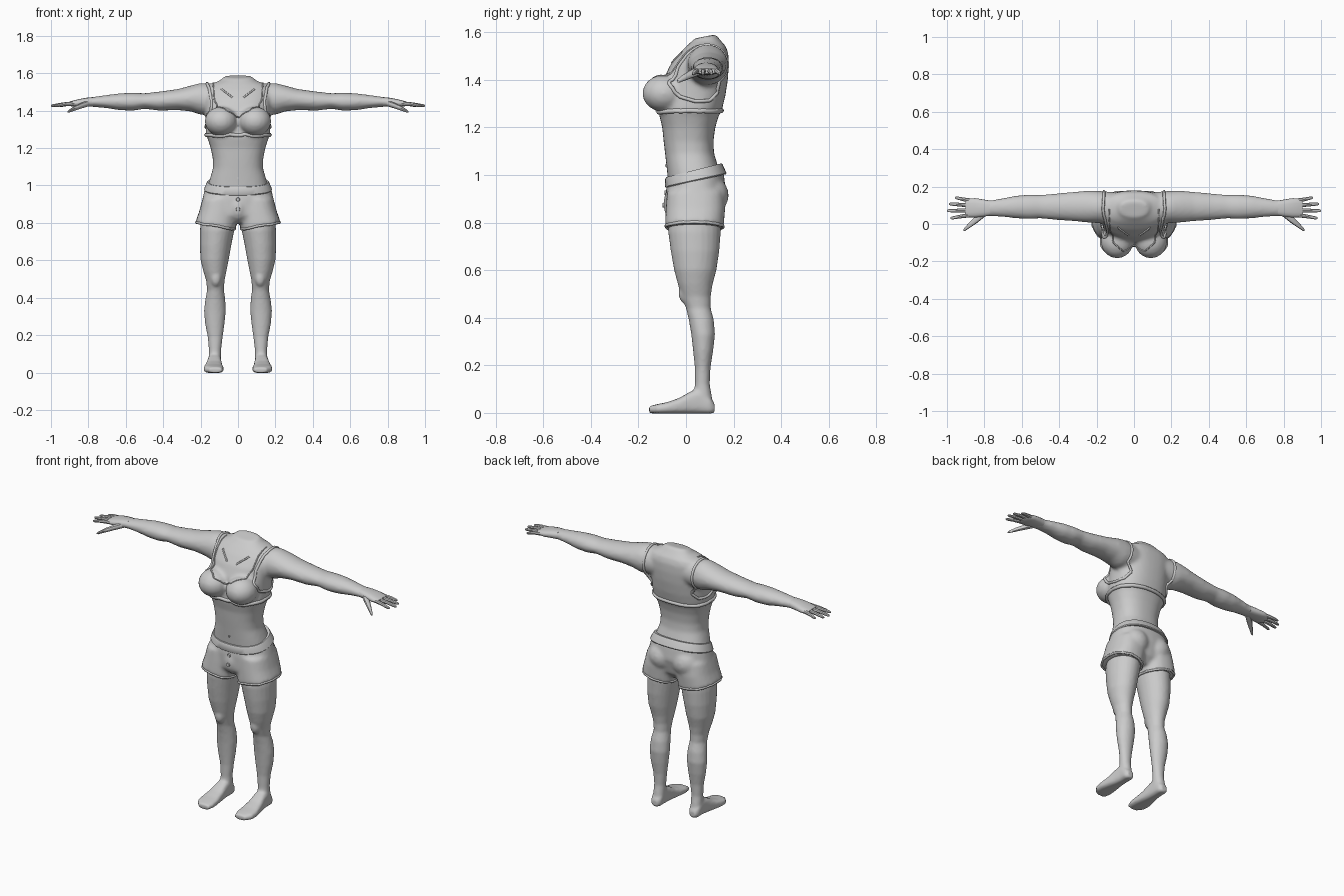
import bpy, bmesh, math
from mathutils import Vector, Matrix
from mathutils.bvhtree import BVHTree

grey = bpy.data.materials.new("plain_grey")
grey.diffuse_color = (0.6, 0.6, 0.6, 1)


def loft(bm, rings, axis='z', side=1, n=24, p=2.0):
    """Closed skin through rings (t, u0, u1, v0, v1[, tilt_u, tilt_v])."""
    loops = []
    for r in rings:
        t, u0, u1, v0, v1 = r[:5]
        tu, tv = r[5:] if len(r) > 5 else (0, 0)
        loop = []
        for i in range(n):
            a = 2 * math.pi * i / n
            c, s = math.cos(a), math.sin(a)
            du = (u1 - u0) / 2 * math.copysign(abs(c) ** (2 / p), c)
            dv = (v1 - v0) / 2 * math.copysign(abs(s) ** (2 / p), s)
            u, v, w = (u0 + u1) / 2 + du, (v0 + v1) / 2 + dv, t + tu * du + tv * dv
            x, y, z = {'z': (u, v, w), 'x': (w, u, v), 'y': (u, w, v)}[axis]
            loop.append(bm.verts.new((x * side, y, z)))
        loops.append(loop)
    for a, b in zip(loops, loops[1:]):
        for i in range(n):
            j = (i + 1) % n
            bm.faces.new((a[i], a[j], b[j], b[i]))
    bm.faces.new(loops[0])
    bm.faces.new(loops[-1])


def blob(bm, centre, size):
    m = Matrix.Translation(centre) @ Matrix.Diagonal((*size, 1))
    bmesh.ops.create_uvsphere(bm, u_segments=20, v_segments=12, radius=1, matrix=m)


def finish(name, bm, voxel=0, smooth=0):
    bmesh.ops.recalc_face_normals(bm, faces=bm.faces)
    me = bpy.data.meshes.new(name)
    bm.to_mesh(me)
    bm.free()
    me.materials.append(grey)
    ob = bpy.data.objects.new(name, me)
    bpy.context.collection.objects.link(ob)
    for f in me.polygons:
        f.use_smooth = True
    if voxel:
        m = ob.modifiers.new("merge", 'REMESH')
        m.mode, m.voxel_size, m.use_smooth_shade = 'VOXEL', voxel, True
        m = ob.modifiers.new("soften", 'SMOOTH')
        m.factor, m.iterations = 0.5, smooth
    else:
        bpy.ops.object.select_all(action='DESELECT')
        bpy.context.view_layer.objects.active = ob
        ob.select_set(True)
        bpy.ops.object.shade_smooth_by_angle(angle=math.radians(40))
    return ob


def surface(ob):
    dg = bpy.context.evaluated_depsgraph_get()
    return BVHTree.FromObject(ob, dg)


def trim(name, tree, pts, radius=0.007, closed=False, side=1):
    """Piping that follows the surface under a rough path."""
    pts = [Vector((x * side, y, z)) for x, y, z in pts]
    ends = pts[1:] + (pts[:1] if closed else [])
    path = [a.lerp(b, k / 8) for a, b in zip(pts, ends) for k in range(8)]
    if not closed:
        path.append(pts[-1])
    path = [tree.find_nearest(q)[0] for q in path]
    cu = bpy.data.curves.new(name, 'CURVE')
    cu.dimensions, cu.bevel_depth, cu.bevel_resolution = '3D', radius, 1
    sp = cu.splines.new('POLY')
    sp.points.add(len(path) - 1)
    for s, q in zip(sp.points, path):
        s.co = (*q, 1)
    sp.use_cyclic_u = closed
    cu.materials.append(grey)
    bpy.context.collection.objects.link(bpy.data.objects.new(name, cu))


# upper body: trunk, bust and arms blended together
bm = bmesh.new()
loft(bm, [(0.97, -.165, .165, -.075, .15), (1.02, -.155, .155, -.08, .14),
          (1.09, -.134, .134, -.088, .118), (1.14, -.134, .134, -.094, .115),
          (1.20, -.146, .146, -.10, .123), (1.25, -.162, .162, -.112, .138),
          (1.27, -.172, .172, -.115, .15), (1.33, -.172, .172, -.105, .165),
          (1.40, -.175, .175, -.095, .176), (1.46, -.18, .18, -.068, .18),
          (1.51, -.18, .18, -.03, .178), (1.54, -.15, .15, .0, .168),
          (1.56, -.10, .10, .022, .15), (1.575, -.08, .08, .03, .13, 0, .2),
          (1.582, -.075, .075, .035, .122, 0, .2)], n=40, p=2.4)
for s in (-1, 1):
    blob(bm, (s * .09, -.092, 1.343), (.088, .092, .078))
    loft(bm, [(.10, .0, .17, 1.38, 1.545), (.20, .005, .178, 1.378, 1.548),
              (.25, .008, .178, 1.395, 1.535), (.32, .015, .172, 1.403, 1.516),
              (.42, .022, .163, 1.40, 1.502), (.50, .03, .155, 1.41, 1.493),
              (.56, .026, .157, 1.40, 1.496), (.63, .03, .152, 1.402, 1.493),
              (.70, .038, .138, 1.413, 1.484), (.77, .042, .127, 1.42, 1.474),
              (.80, .04, .13, 1.42, 1.47)], 'x', s)
body = finish("upper_body", bm, .011, 4)

# hips and shorts legs
bm = bmesh.new()
loft(bm, [(.80, -.12, .12, -.05, .11), (.84, -.18, .18, -.082, .145),
          (.93, -.19, .19, -.085, .168), (.98, -.178, .178, -.08, .16, 0, .15),
          (1.015, -.165, .165, -.08, .148, 0, .3)], n=36, p=2.3)
for s in (-1, 1):
    loft(bm, [(.778, .012, .228, -.088, .158, .18, 0), (.80, .01, .224, -.088, .16, .15, 0),
              (.86, .0, .208, -.085, .165), (.93, .0, .19, -.08, .16)], 'z', s, p=2.4)
    blob(bm, (s * .078, .09, .915), (.088, .09, .085))
blob(bm, (0, -.055, .88), (.045, .04, .07))
shorts = finish("shorts", bm, .011, 3)

# legs with feet and kneecaps
for s, label in ((-1, "right"), (1, "left")):
    bm = bmesh.new()
    loft(bm, [(.84, .02, .195, -.07, .145), (.76, .02, .204, -.075, .146),
              (.68, .036, .205, -.064, .14), (.60, .05, .20, -.05, .128),
              (.54, .062, .185, -.034, .112), (.49, .072, .17, -.018, .104),
              (.44, .075, .165, .0, .104), (.39, .068, .175, .012, .117),
              (.33, .065, .182, .022, .122), (.26, .072, .176, .03, .114),
              (.19, .082, .162, .037, .103), (.12, .09, .156, .037, .10),
              (.05, .09, .158, .03, .112)], 'z', s)
    loft(bm, [(.12, .105, .145, .0, .04), (.10, .093, .158, -.003, .065),
              (.06, .09, .16, -.003, .105), (.02, .088, .165, -.003, .09),
              (-.03, .083, .175, -.003, .062), (-.08, .077, .184, -.003, .045),
              (-.12, .077, .182, -.003, .037), (-.155, .085, .155, -.001, .028)],
         'y', s, p=3)
    blob(bm, (s * .118, -.002, .508), (.03, .03, .05))
    finish(label + "_leg", bm, .008, 3)

    # hand: palm, four fingers and thumb
    bm = bmesh.new()
    loft(bm, [(.77, .045, .125, 1.422, 1.473), (.81, .038, .132, 1.422, 1.469),
              (.85, .035, .138, 1.42, 1.462), (.89, .036, .136, 1.422, 1.452),
              (.90, .042, .13, 1.426, 1.448)], 'x', s, 16, 2.5)
    fingers = [(.125, .957, .14), (.10, .99, .107), (.073, 1.0, .071), (.048, .982, .032)]
    for y0, tip, y1 in fingers:
        loft(bm, [(.875, y0 - .012, y0 + .012, 1.426, 1.45),
                  ((.875 + tip) / 2, (y0 + y1) / 2 - .01, (y0 + y1) / 2 + .01, 1.424, 1.444),
                  (tip - .008, y1 - .008, y1 + .008, 1.419, 1.434),
                  (tip, y1 - .004, y1 + .004, 1.422, 1.43)], 'x', s, 8)
    loft(bm, [(.79, .045, .09, 1.425, 1.46), (.84, .005, .05, 1.41, 1.442),
              (.88, -.022, .008, 1.397, 1.422), (.905, -.038, -.018, 1.389, 1.405),
              (.912, -.038, -.028, 1.389, 1.397)], 'x', s, 10)
    finish(label + "_hand", bm)

# waistband sloping up toward the back, and its double edge
bm = bmesh.new()
loft(bm, [(.975, -.178, .178, -.086, .168, 0, .22), (.98, -.182, .182, -.089, .17, 0, .22),
          (1.012, -.168, .168, -.088, .155, 0, .25), (1.02, -.163, .163, -.084, .15, 0, .25)],
     n=36, p=2.3)
finish("waistband", bm)

bt, st = surface(body), surface(shorts)


def ellipse(cx, cy, z, rx, ry, tilt=0, n=14):
    ang = [2 * math.pi * i / n for i in range(n)]
    return [(cx + rx * math.cos(a), cy + ry * math.sin(a), z + tilt * math.cos(a)) for a in ang]


# piping on the top and the shorts
trim("top_hem", bt, ellipse(0, .015, 1.268, .18, .145), .011, True)
armhole = [(.165, .08, 1.56), (.16, .02, 1.54), (.155, -.05, 1.46), (.168, -.07, 1.39),
           (.18, -.03, 1.33), (.18, .04, 1.31), (.18, .12, 1.31), (.165, .17, 1.34),
           (.16, .185, 1.42), (.16, .18, 1.50)]
neckline = [(.135, .08, 1.56), (.135, .0, 1.53), (.135, -.06, 1.46), (.11, -.1, 1.42),
            (.06, -.14, 1.39), (.0, -.12, 1.37)]
for s, label in ((-1, "right"), (1, "left")):
    trim(label + "_armhole_trim", bt, armhole, .008, True, s)
    trim(label + "_neckline_trim", bt, neckline, .004, False, s)
    trim(label + "_collarbone", bt, [(.085, .0, 1.50), (.03, -.06, 1.47)], .005, False, s)
    trim(label + "_shorts_hem", st, ellipse(.12, .035, .783, .11, .125, .018), .007, True, s)

# fly buttons and navel
for name, tree, z, r in (("upper_button", st, .925, .012), ("lower_button", st, .873, .012),
                         ("navel", bt, 1.04, .006)):
    hit = tree.ray_cast(Vector((0, -1, z)), Vector((0, 1, 0)))[0]
    bm = bmesh.new()
    m = Matrix.Translation(hit) @ Matrix.Rotation(math.pi / 2, 4, 'X')
    bmesh.ops.create_cone(bm, cap_ends=True, segments=12, radius1=r, radius2=r * .8,
                          depth=.012, matrix=m)
    finish(name, bm)
